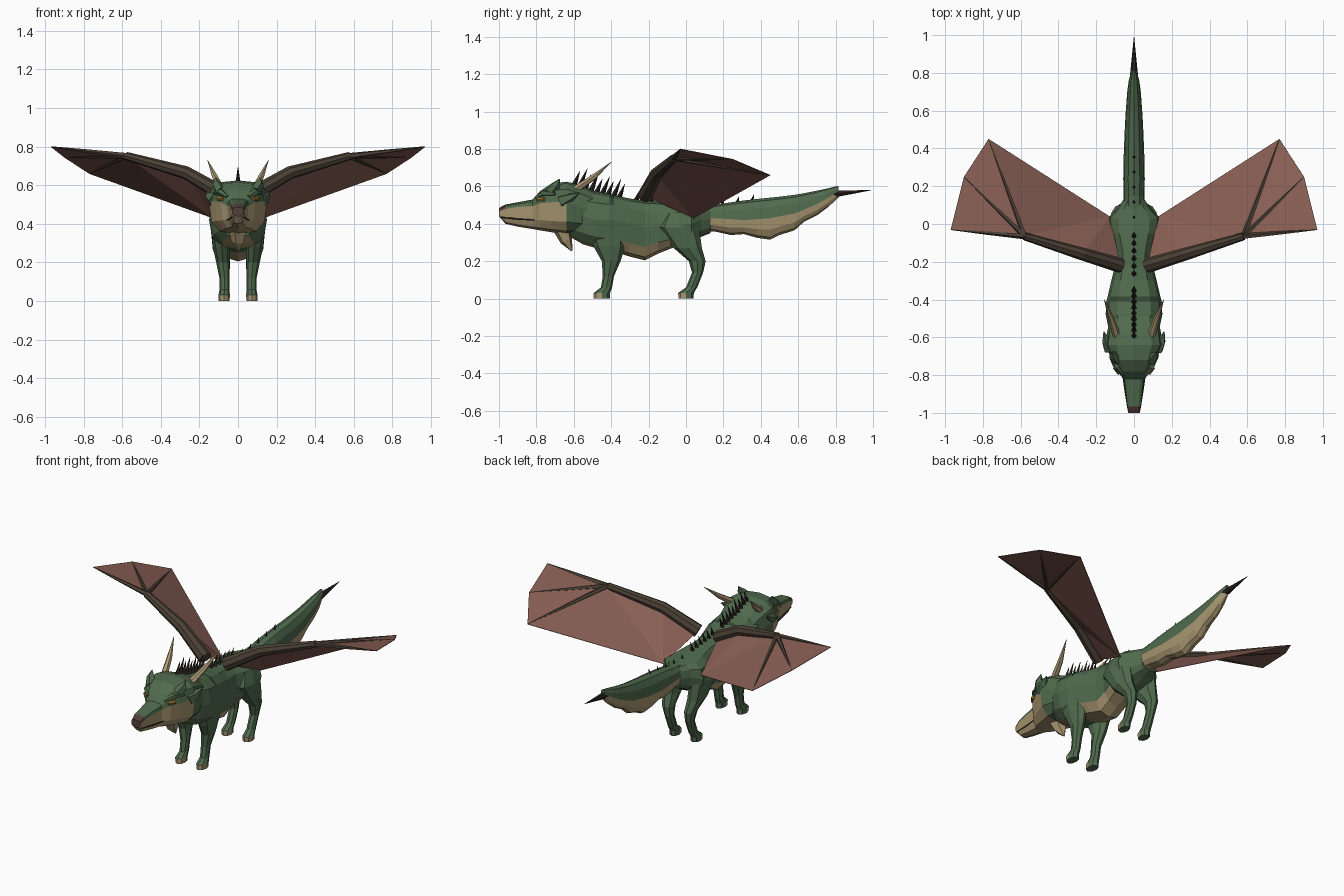
import bpy, bmesh, math
from mathutils import Vector

cube = bpy.data.objects.get("Cube")
if cube:
    bpy.data.objects.remove(cube)


def material(name, rgb):
    m = bpy.data.materials.new(name)
    m.use_nodes = True
    m.diffuse_color = (*rgb, 1)
    m.node_tree.nodes["Principled BSDF"].inputs["Base Color"].default_value = (*rgb, 1)
    return m


GREEN = material("scale_green", (0.08, 0.145, 0.075))
TAN = material("underside_tan", (0.40, 0.31, 0.165))
DARK_GREEN = material("collar_dark_green", (0.035, 0.06, 0.035))
MEMBRANE = material("wing_membrane_red", (0.25, 0.115, 0.09))
BONE = material("wing_bone_brown", (0.07, 0.052, 0.035))
SPIKE = material("spike_black", (0.02, 0.015, 0.013))
HORN = material("horn_ivory", (0.42, 0.32, 0.18))
NOSE = material("nose_brown", (0.09, 0.05, 0.04))
EYE = material("eye_amber", (0.35, 0.2, 0.03))


def finish(name, bm, mats):
    bmesh.ops.recalc_face_normals(bm, faces=bm.faces)
    mesh = bpy.data.meshes.new(name)
    bm.to_mesh(mesh)
    bm.free()
    for m in mats:
        mesh.materials.append(m)
    obj = bpy.data.objects.new(name, mesh)
    bpy.context.collection.objects.link(obj)
    return obj


def loft(name, rings, mats, rule=None):
    """Skin a list of rings; rule(segment, side) gives the material slot."""
    bm = bmesh.new()
    rows = [[bm.verts.new(p) for p in ring] for ring in rings]
    n = len(rows[0])
    for s, (a, b) in enumerate(zip(rows, rows[1:])):
        for i in range(n):
            j = (i + 1) % n
            f = bm.faces.new((a[i], a[j], b[j], b[i]))
            f.material_index = rule(s, i) if rule else 0
    for s, row in ((0, rows[0]), (len(rows) - 2, rows[-1])):
        cap = bm.faces.new(row)
        cap.material_index = rule(s, 0) if rule else 0
    return finish(name, bm, mats)


def soft(v, power):
    return math.copysign(abs(v) ** power, v)


def body_ring(y, top, mid, bottom, width, power=0.75, n=12):
    ring = []
    for i in range(n):
        a = math.tau * i / n
        s = soft(math.sin(a), power)
        ring.append((width * soft(math.cos(a), power), y,
                     mid + s * ((top - mid) if s > 0 else (mid - bottom))))
    return ring


def tube(name, path, radii, mat, n=6):
    path = [Vector(p) for p in path]
    rings = []
    for k, p in enumerate(path):
        d = path[min(k + 1, len(path) - 1)] - path[max(k - 1, 0)]
        q = d.to_track_quat('Z', 'Y')
        rings.append([p + q @ Vector((math.cos(math.tau * i / n), math.sin(math.tau * i / n), 0)) * radii[k]
                      for i in range(n)])
    return loft(name, rings, [mat])


# Torso with a pale belly and a dark collar stripe
torso = [(-0.62, .57, .44, .33, .09), (-0.55, .585, .44, .29, .135), (-0.48, .575, .42, .27, .15),
         (-0.41, .56, .42, .255, .147), (-0.385, .553, .42, .25, .14), (-0.30, .535, .40, .225, .12),
         (-0.22, .525, .38, .205, .10), (-0.15, .52, .39, .24, .10), (-0.05, .51, .39, .28, .13),
         (0.03, .50, .40, .30, .14), (0.08, .495, .42, .33, .09), (0.13, .49, .42, .35, .055)]


def torso_rule(s, i):
    if s == 3 and 1 <= i <= 4:
        return 2
    return 1 if (7 <= i <= 10 and 4 <= s <= 7) or (i in (8, 9) and s < 2) else 0


loft("torso", [body_ring(*t) for t in torso], [GREEN, TAN, DARK_GREEN], torso_rule)

# Head with pale jaw and dark nose
head = [(-1.0, .485, .465, .44, .03), (-0.965, .503, .48, .40, .038), (-0.90, .515, .49, .385, .045),
        (-0.82, .53, .495, .372, .055), (-0.78, .575, .51, .365, .09), (-0.72, .615, .515, .355, .118),
        (-0.64, .625, .52, .345, .152), (-0.57, .61, .49, .35, .142), (-0.47, .565, .45, .37, .12)]


def head_rule(s, i):
    if s == 0:
        return 2 if i < 6 else 1
    return 1 if i >= 6 and s < 6 else 0


loft("head", [body_ring(*h, power=0.68) for h in head], [GREEN, TAN, NOSE], head_rule)

# Throat tuft
tube("throat_tuft", [(0, -0.66, .37), (0, -0.64, .31), (0, -0.61, .255)], [.05, .035, .004], TAN, 5)

# Tail, green above and pale below, with a ragged lower edge
tail = [(.05, .495, .43, .36, .055), (.15, .50, .43, .36, .056), (.24, .515, .425, .34, .057),
        (.31, .525, .42, .345, .056), (.38, .533, .425, .325, .054), (.45, .54, .43, .315, .051),
        (.50, .545, .44, .34, .049), (.58, .555, .455, .365, .045), (.63, .563, .475, .41, .041),
        (.70, .577, .505, .445, .036), (.76, .59, .54, .49, .028), (.815, .603, .575, .54, .012)]
loft("tail", [body_ring(*t, power=0.9) for t in tail], [GREEN, TAN], lambda s, i: int(i >= 6))
tube("tail_tip", [(0, .70, .54), (0, .80, .56), (0, .99, .58)], [.022, .02, .001], SPIKE)

# Legs as (z, y, x, depth, width) rings
front_leg = [(0, -.45, .072, .044, .028), (.03, -.45, .072, .044, .03), (.06, -.425, .07, .03, .025),
             (.12, -.415, .07, .03, .027), (.2, -.40, .078, .05, .035), (.28, -.41, .085, .085, .045),
             (.42, -.43, .088, .11, .058), (.5, -.43, .07, .08, .045)]
hind_leg = [(0, 0, .072, .04, .028), (.03, 0, .072, .042, .03), (.06, .03, .07, .03, .025),
            (.14, .062, .07, .03, .026), (.2, .06, .075, .045, .034), (.27, .01, .085, .075, .046),
            (.38, -.04, .09, .11, .052), (.46, -.03, .08, .08, .04)]


def leg(name, rows, side):
    rings = []
    for z, y, x, depth, width in rows:
        rings.append([(side * x + width * math.cos(math.tau * i / 8),
                       y + depth * math.sin(math.tau * i / 8), z) for i in range(8)])
    # Pale toes at the front of the foot
    loft(name, rings, [GREEN, TAN], lambda s, i: int(s == 0 and i in (4, 5, 6, 7)))


def wing(label, side):
    def at(x, y, z):
        return Vector((side * x, y, z))
    shoulder, elbow, wrist = at(.07, -.22, .55), at(.27, -.16, .665), at(.58, -.065, .752)
    tips = [at(.97, -.03, .80), at(.90, .25, .745), at(.77, .45, .66)]
    root = at(.13, .04, .43)
    # Membrane sheet
    bm = bmesh.new()
    s, e, w, r, a, b, c = [bm.verts.new(p) for p in (shoulder, elbow, wrist, root, *tips)]
    for tri in ((s, e, r), (e, w, r), (w, c, r), (w, b, c), (w, a, b)):
        bm.faces.new(tri)
    sheet = finish(label + "_wing_membrane", bm, [MEMBRANE])
    thick = sheet.modifiers.new("thickness", 'SOLIDIFY')
    thick.thickness = 0.003
    thick.offset = 0
    # Arm and finger bones
    tube(label + "_wing_arm", [shoulder, elbow, wrist], [.04, .034, .021], BONE, 8)
    for k, tip in enumerate(tips):
        tube(f"{label}_wing_finger_{k + 1}", [wrist, wrist.lerp(tip, .5), tip], [.016, .01, .002], BONE, 5)


for label, side in (("left", 1), ("right", -1)):
    leg(label + "_front_leg", front_leg, side)
    leg(label + "_hind_leg", hind_leg, side)
    wing(label, side)
    # Horns, ears, cheek tufts
    tube(label + "_horn", [(side * .085, -.61, .57), (side * .12, -.5, .645), (side * .158, -.4, .73)],
         [.022, .016, .001], HORN)
    tube(label + "_ear", [(side * .09, -.72, .57), (side * .11, -.695, .605), (side * .115, -.675, .64)],
         [.032, .024, .002], GREEN, 5)
    tube(label + "_cheek_tuft", [(side * .12, -.66, .52), (side * .145, -.62, .54), (side * .16, -.57, .565)],
         [.04, .025, .002], GREEN, 5)
    # Brow, eye and mouth line
    tube(label + "_brow", [(side * .055, -.80, .54), (side * .09, -.76, .565), (side * .125, -.70, .56)],
         [.01, .018, .008], GREEN, 5)
    tube(label + "_eye", [(side * .076, -.793, .53), (side * .103, -.757, .532)], [.011, .011], EYE, 6)
    tube(label + "_mouth", [(side * .03, -.985, .435), (side * .044, -.90, .425), (side * .058, -.81, .42)],
         [.004, .004, .003], SPIKE, 4)


def back_height(y):
    rows = head[6:8] + torso[2:11] + tail[1:]
    for p, q in zip(rows, rows[1:]):
        if p[0] <= y <= q[0]:
            return p[1] + (q[1] - p[1]) * (y - p[0]) / (q[0] - p[0])
    return rows[-1][1]


# Mane and back spikes, shrinking toward the tail
places = [-.60 + .03 * k for k in range(9)] + [-.27 + .04 * k for k in range(6)] + [.03 + .08 * k for k in range(5)]
for k, y in enumerate(places):
    tall = (.085 if k % 2 else .065) if y < -.34 else (.055 if y < 0 else .028)
    base = back_height(y)
    tube(f"back_spike_{k + 1}", [(0, y, base - .015), (0, y + tall * .5, base + tall)],
         [.016 if y < 0 else .01, .001], SPIKE, 4)
